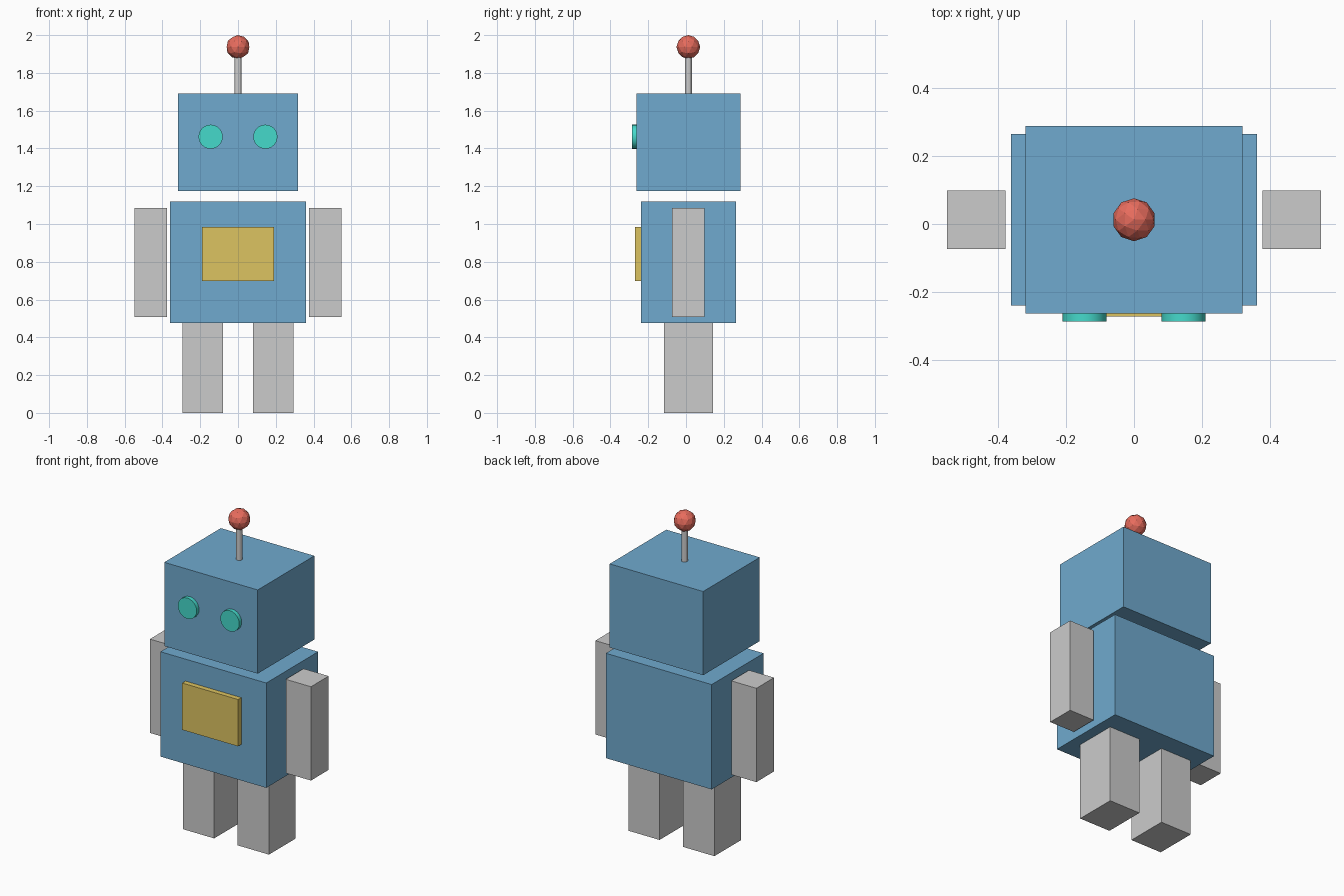
import bpy
from math import pi

if "Cube" in bpy.data.objects:
    bpy.data.objects.remove(bpy.data.objects["Cube"])

Y = 0.0125  # body centre line in depth


def material(name, rgb):
    m = bpy.data.materials.new(name)
    m.diffuse_color = (*rgb, 1)
    m.use_nodes = True
    m.node_tree.nodes["Principled BSDF"].inputs["Base Color"].default_value = m.diffuse_color
    return m


BLUE = material("blue_paint", (0.16, 0.40, 0.62))
TEAL = material("teal_glow", (0.06, 0.70, 0.60))
YELLOW = material("yellow_panel", (0.72, 0.55, 0.12))
RED = material("red_bulb", (0.80, 0.15, 0.11))


def finish(name, mat):
    ob = bpy.context.object
    ob.name = name
    if mat:
        ob.data.materials.append(mat)
    return ob


def box(name, xs, ys, zs, mat=None):
    """Box spanning the given (min, max) ranges."""
    spans = (xs, ys, zs)
    bpy.ops.mesh.primitive_cube_add(size=1, location=[(a + b) / 2 for a, b in spans])
    ob = finish(name, mat)
    ob.scale = [b - a for a, b in spans]
    bpy.ops.object.transform_apply(location=False, rotation=False, scale=True)
    return ob


# Torso, chest panel and head
box("torso", (-0.36, 0.36), (Y - 0.252, Y + 0.252), (0.475, 1.12), BLUE)
box("chest_panel", (-0.19, 0.19), (-0.271, Y - 0.252), (0.697, 0.985), YELLOW)
box("head", (-0.318, 0.318), (Y - 0.275, Y + 0.275), (1.175, 1.69), BLUE)

# Paired arms, legs and eyes
for side, s in (("left", -1), ("right", 1)):
    box(side + "_arm", sorted((s * 0.377, s * 0.548)), (Y - 0.086, Y + 0.086), (0.507, 1.084))
    box(side + "_leg", sorted((s * 0.08, s * 0.293)), (Y - 0.13, Y + 0.13), (0, 0.475))
    bpy.ops.mesh.primitive_cylinder_add(vertices=24, radius=0.064, depth=0.025,
                                        location=(s * 0.145, -0.274, 1.462), rotation=(pi / 2, 0, 0))
    finish(side + "_eye", TEAL)
    bpy.ops.object.shade_smooth_by_angle()

# Antenna rod and faceted bulb
bpy.ops.mesh.primitive_cylinder_add(vertices=12, radius=0.019, depth=0.22, location=(0, Y, 1.80))
finish("antenna_rod", None)
bpy.ops.mesh.primitive_ico_sphere_add(subdivisions=2, radius=0.063, location=(0, Y, 1.937))
finish("antenna_bulb", RED)
